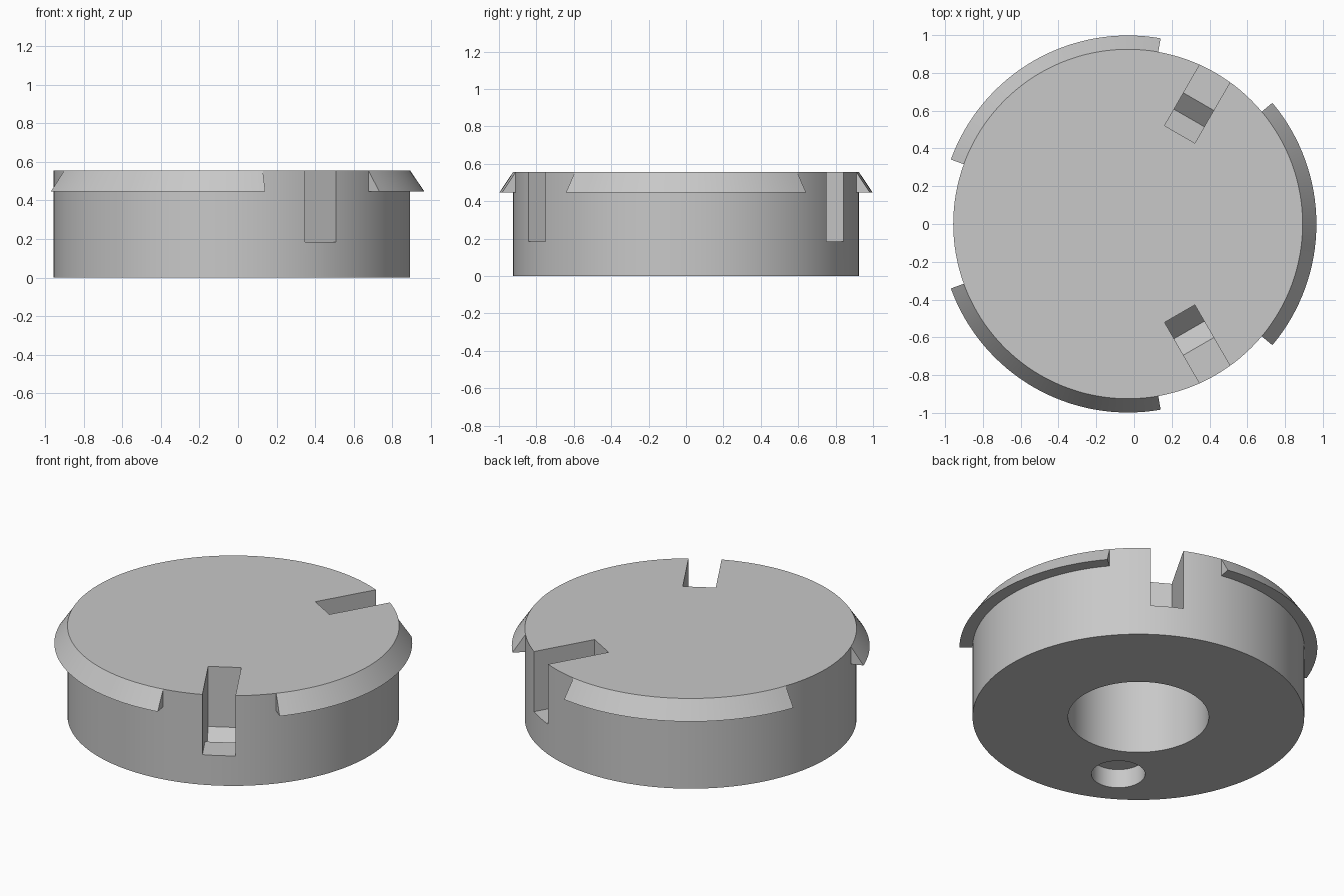
import bpy, bmesh
from math import radians, cos, sin
from mathutils import Matrix

cube = bpy.data.objects.get("Cube")
if cube:
    bpy.data.objects.remove(cube, do_unlink=True)

CX = -0.032                   # axis of the round body
R, H = 0.925, 0.555           # body radius and height
LIP_R, LIP_Z = 0.998, 0.447   # rim lip outer radius and underside

grey = bpy.data.materials.new("plain_grey")
grey.use_nodes = True
grey.diffuse_color = (0.58, 0.58, 0.58, 1)
grey.node_tree.nodes["Principled BSDF"].inputs["Base Color"].default_value = (0.58, 0.58, 0.58, 1)


def finish(bm, name):
    bmesh.ops.recalc_face_normals(bm, faces=bm.faces)
    mesh = bpy.data.meshes.new(name)
    bm.to_mesh(mesh)
    bm.free()
    mesh.materials.append(grey)
    obj = bpy.data.objects.new(name, mesh)
    bpy.context.collection.objects.link(obj)
    return obj


def cylinder(name, radius, z0, z1, x, y, sides):
    bm = bmesh.new()
    bmesh.ops.create_cone(bm, cap_ends=True, segments=sides, radius1=radius, radius2=radius,
                          depth=z1 - z0, matrix=Matrix.Translation((x, y, (z0 + z1) / 2)))
    return finish(bm, name)


def slot_cutter(angle, width=0.185):
    # radial slot with a V groove in its floor
    profile = [(0.548, 0.7), (0.548, 0.185), (0.648, 0.085),
               (0.748, 0.185), (1.1, 0.185), (1.1, 0.7)]
    bm = bmesh.new()
    face = bm.faces.new([bm.verts.new((r, -width / 2, z)) for r, z in profile])
    ext = bmesh.ops.extrude_face_region(bm, geom=[face])
    moved = [v for v in ext["geom"] if isinstance(v, bmesh.types.BMVert)]
    bmesh.ops.translate(bm, verts=moved, vec=(0, width, 0))
    bm.transform(Matrix.Translation((CX, 0, 0)) @ Matrix.Rotation(radians(angle), 4, 'Z'))
    return finish(bm, "slot_cutter")


def rim_lip(name, middle, half=40, steps=32):
    # wedge section swept along an arc
    section = [(R - 0.01, LIP_Z), (LIP_R, LIP_Z), (R, H), (R - 0.01, H - 0.002)]
    bm = bmesh.new()
    rings = []
    for i in range(steps + 1):
        a = radians(middle - half + 2 * half * i / steps)
        rings.append([bm.verts.new((CX + r * cos(a), r * sin(a), z)) for r, z in section])
    n = len(section)
    for a, b in zip(rings, rings[1:]):
        for k in range(n):
            bm.faces.new((a[k], a[(k + 1) % n], b[(k + 1) % n], b[k]))
    bm.faces.new(rings[0])
    bm.faces.new(rings[-1])
    return finish(bm, name)


def smooth(obj):
    bpy.ops.object.select_all(action='DESELECT')
    obj.select_set(True)
    bpy.context.view_layer.objects.active = obj
    bpy.ops.object.shade_smooth_by_angle(angle=radians(25))


# Round body
body = cylinder("round_body", R, 0, H, CX, 0, 144)

# Slots, central bore and small blind hole
cutters = [slot_cutter(a) for a in (60, 180, 300)]
cutters.append(cylinder("bore_cutter", 0.393, -0.1, 0.48, CX, 0, 96))
hole = radians(240)
cutters.append(cylinder("hole_cutter", 0.15, -0.1, 0.116,
                        CX + 0.648 * cos(hole), 0.648 * sin(hole), 48))
for c in cutters:
    c.hide_render = True
    mod = body.modifiers.new("cut", 'BOOLEAN')
    mod.operation = 'DIFFERENCE'
    mod.solver = 'EXACT'
    mod.object = c

# Bake the cuts and drop the cutters
graph = bpy.context.evaluated_depsgraph_get()
baked = bpy.data.meshes.new_from_object(body.evaluated_get(graph))
body.modifiers.clear()
body.data = baked
for c in cutters:
    bpy.data.objects.remove(c, do_unlink=True)
baked.materials.clear()
baked.materials.append(grey)
for p in baked.polygons:
    p.material_index = 0
smooth(body)

# Rim lips
for name, angle in (("left_lip", 0), ("back_lip", 120), ("front_lip", 240)):
    smooth(rim_lip(name, angle))
